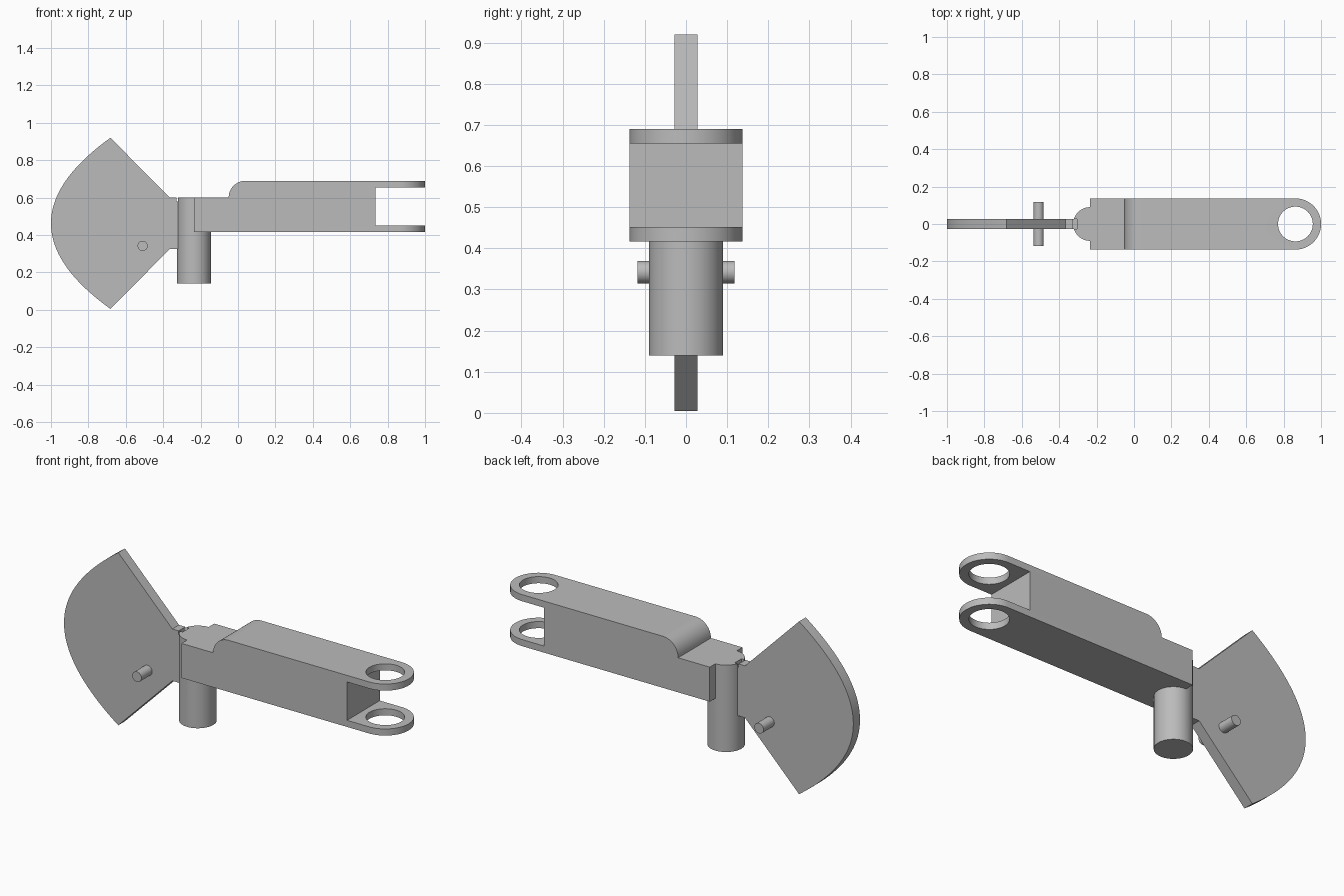
import bpy, math
from math import sin, cos, pi
from mathutils import Matrix

cube = bpy.data.objects.get("Cube")
if cube:
    bpy.data.objects.remove(cube, do_unlink=True)

grey = bpy.data.materials.new("plain grey")
grey.use_nodes = True
colour = (0.5, 0.5, 0.5, 1)
grey.diffuse_color = colour
grey.node_tree.nodes["Principled BSDF"].inputs["Base Color"].default_value = colour


def prism(name, outline, low, high, axis="z"):
    """Extrude a 2D outline along z, or an (x, z) outline along y."""
    n = len(outline)
    if axis == "z":
        verts = [(a, b, h) for h in (low, high) for a, b in outline]
    else:
        verts = [(a, h, b) for h in (high, low) for a, b in outline]
    faces = [tuple(reversed(range(n))), tuple(range(n, 2 * n))]
    faces += [(i, (i + 1) % n, n + (i + 1) % n, n + i) for i in range(n)]
    mesh = bpy.data.meshes.new(name)
    mesh.from_pydata(verts, [], faces)
    mesh.materials.append(grey)
    obj = bpy.data.objects.new(name, mesh)
    bpy.context.collection.objects.link(obj)
    return obj


def arc(cx, cy, r, start, end, steps):
    return [(cx + r * cos(start + (end - start) * i / steps),
             cy + r * sin(start + (end - start) * i / steps)) for i in range(steps + 1)]


def circle(cx, cy, r, sides=64):
    return arc(cx, cy, r, 0, 2 * pi, sides)[:-1]


def rect(x0, y0, x1, y1):
    return [(x0, y0), (x1, y0), (x1, y1), (x0, y1)]


def boolean(target, other, operation, keep=False):
    mod = target.modifiers.new("cut", "BOOLEAN")
    mod.operation, mod.object, mod.solver = operation, other, "EXACT"
    bpy.context.view_layer.objects.active = target
    bpy.ops.object.modifier_apply(modifier=mod.name)
    if not keep:
        bpy.data.objects.remove(other, do_unlink=True)


# Arm: stepped side profile, trimmed to a round-ended plan
BACK, HALF, EYE = -0.235, 0.137, 0.863
BOTTOM, STEP, TOP = 0.417, 0.6, 0.69
profile = [(BACK, BOTTOM), (1.1, BOTTOM), (1.1, TOP)]
profile += arc(0.04, STEP, TOP - STEP, pi / 2, pi, 16) + [(BACK, STEP)]
arm = prism("arm", profile, -0.2, 0.2, "y")
plan = [(BACK - 0.1, HALF), (BACK - 0.1, -HALF)] + arc(EYE, 0, HALF, -pi / 2, pi / 2, 40)
boolean(arm, prism("plan_cutter", plan, 0, 1), "INTERSECT")

# Fork gap and the eye through both lugs
boolean(arm, prism("gap_cutter", rect(0.735, 0.452, 1.2, 0.655), -0.3, 0.3, "y"), "DIFFERENCE")
boolean(arm, prism("eye_cutter", circle(EYE, 0, 0.093), 0, 1), "DIFFERENCE")

# Pivot post, slotted on the vane side and trimmed against the arm
post = prism("pivot_post", circle(BACK, 0, 0.09), 0.14, STEP)
boolean(post, prism("slot_cutter", rect(-0.4, -0.028, -0.305, 0.028), 0.325, 0.7), "DIFFERENCE")
boolean(post, arm, "DIFFERENCE", keep=True)

# Vane: fan plate with a bowed outer edge and a short neck
MID, SPAN = 0.4625, 0.4575
bow = []
for i in range(41):
    t = 1 - i / 20
    bow.append((-1 + 0.318 * t * t, MID + SPAN * t))
neck = [(-0.365, 0.325), (-0.305, 0.325), (-0.305, 0.58), (-0.328, 0.58),
        (-0.328, STEP), (-0.365, STEP)]
vane = prism("vane", bow + neck, -0.028, 0.028, "y")

# Cross pin through the vane
pin = prism("cross_pin", circle(-0.51, 0.342, 0.027, 32), -0.118, 0.118, "y")

# Smooth the round surfaces and keep the edges crisp
bpy.ops.object.select_all(action="DESELECT")
for obj in (arm, post, vane, pin):
    obj.select_set(True)
    bpy.context.view_layer.objects.active = obj
bpy.ops.object.shade_smooth_by_angle(angle=math.radians(30))
